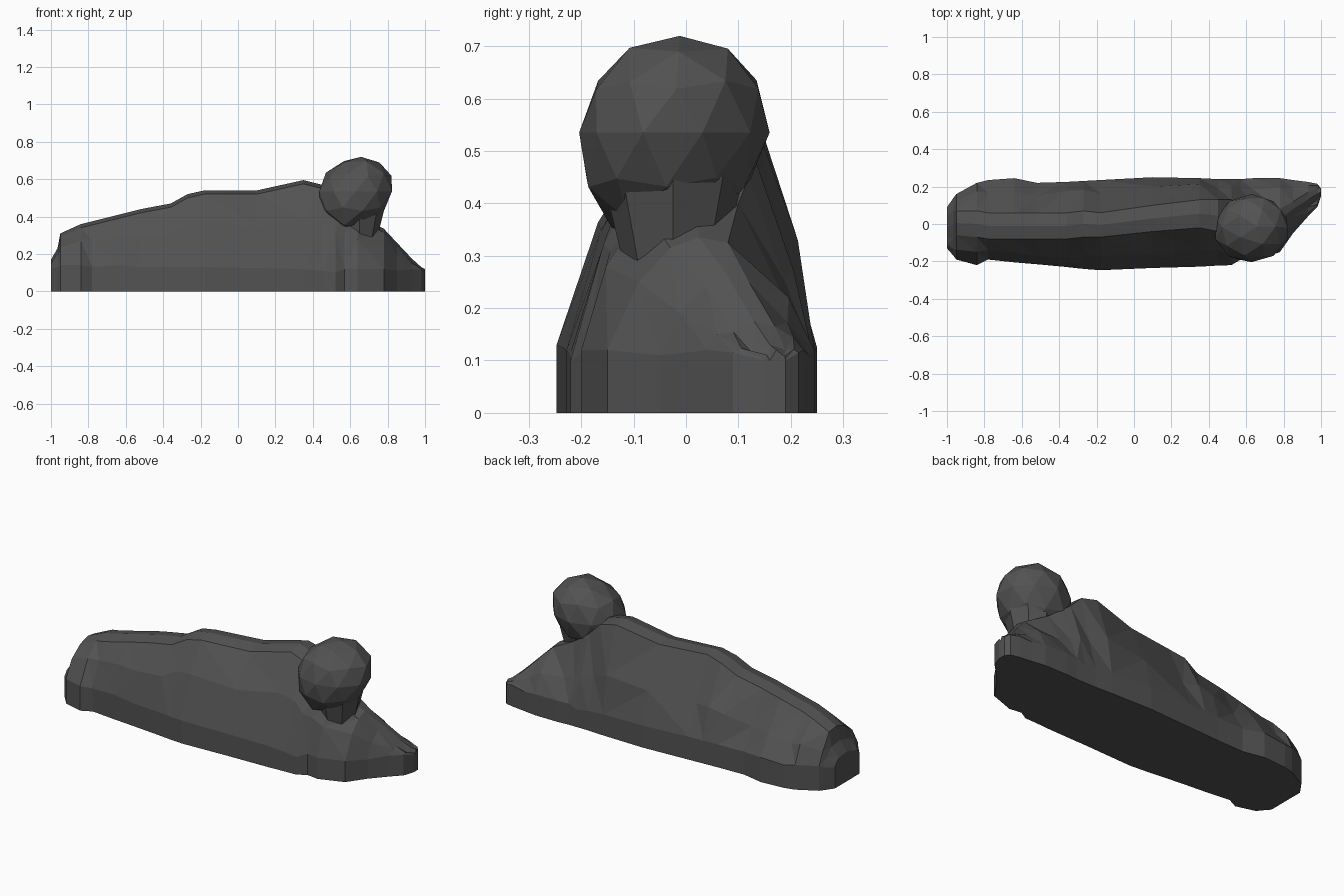
import bpy, bmesh, random
from mathutils import Matrix, Vector

if "Cube" in bpy.data.objects:
    bpy.data.objects.remove(bpy.data.objects["Cube"])

random.seed(4)
grey = bpy.data.materials.new("dark grey stone")
grey.diffuse_color = (0.085, 0.085, 0.085, 1)
grey.use_nodes = True
grey.node_tree.nodes["Principled BSDF"].inputs["Base Color"].default_value = grey.diffuse_color


def finish(bm, name):
    bmesh.ops.recalc_face_normals(bm, faces=bm.faces[:])
    mesh = bpy.data.meshes.new(name)
    bm.to_mesh(mesh)
    bm.free()
    mesh.materials.append(grey)
    obj = bpy.data.objects.new(name, mesh)
    bpy.context.collection.objects.link(obj)
    return obj


# Body: lofted sections (x, base front y, base back y, base height,
# ridge front y, ridge back y, ridge height)
sections = [
    (-1.00, -.13, .09, .12, -.08, .05, .17),
    (-.965, -.17, .14, .13, -.08, .07, .23),
    (-.95, -.19, .16, .14, -.06, .07, .31),
    (-.84, -.22, .22, .14, -.07, .07, .36),
    (-.78, -.19, .235, .13, -.08, .06, .375),
    (-.64, -.205, .245, .14, -.08, .06, .41),
    (-.52, -.215, .22, .13, -.08, .06, .44),
    (-.36, -.23, .225, .13, -.08, .06, .47),
    (-.27, -.24, .23, .13, -.07, .07, .52),
    (-.18, -.247, .235, .13, -.07, .06, .54),
    (.10, -.235, .25, .125, -.04, .10, .54),
    (.35, -.228, .245, .12, -.02, .13, .595),
    (.45, -.222, .24, .11, -.04, .13, .57),
    (.52, -.22, .24, .10, -.07, .13, .50),
    (.57, -.19, .24, .12, -.08, .12, .46),
    (.64, -.20, .245, .12, -.08, .10, .41),
    (.78, -.15, .245, .12, -.03, .08, .335),
    (.85, -.05, .235, .11, .04, .12, .26),
    (.93, .04, .225, .12, .09, .17, .175),
    (.98, .09, .215, .115, .13, .19, .13),
    (1.00, .15, .19, .10, .16, .185, .12),
]
bm = bmesh.new()
rings = []
for x, yf, yb, zb, rf, rb, zt in sections:
    uneven = .014 if -.9 < x < .8 else 0

    def flank(base, ridge, across, up):
        # waist point between the base edge and the ridge, a little uneven
        j = random.uniform(-uneven, uneven)
        return (base + (ridge - base) * across + j, zb + (zt - zb) * up + j)

    profile = [(yf, 0), (yf, zb), flank(yf, rf, .4, .55), (rf, zt - .02),
               ((rf + rb) / 2, zt), (rb, zt - .01),
               flank(yb, rb, .36, .42), (yb, zb), (yb, 0)]
    rings.append([bm.verts.new((x, y, z)) for y, z in profile])
for a, b in zip(rings, rings[1:]):
    for k in range(len(a)):
        n = (k + 1) % len(a)
        bm.faces.new((a[k], a[n], b[n], b[k]))
bm.faces.new(rings[0])
bm.faces.new(rings[-1])
bmesh.ops.triangulate(bm, faces=bm.faces[:])
finish(bm, "reclining_body")

# Head: faceted ball leaning forward, drawn down to a chin
bm = bmesh.new()
bmesh.ops.create_icosphere(bm, subdivisions=2, radius=1)
for v in bm.verts:
    x, y, z = v.co * random.uniform(.98, 1.03)
    low = max(0, -z)
    v.co = Vector((.628 + x * .2 + z * .03,
                   -.024 + y * .183 + z * .012 - low * .015,
                   .535 + z * .185 - low * low * .025))
finish(bm, "head")

# Neck: short stump widening up into the head
bm = bmesh.new()
bmesh.ops.create_cone(bm, cap_ends=True, segments=8, radius1=.095, radius2=.135,
                      depth=.16, matrix=Matrix.Translation((.65, -.025, .37)))
finish(bm, "neck")
